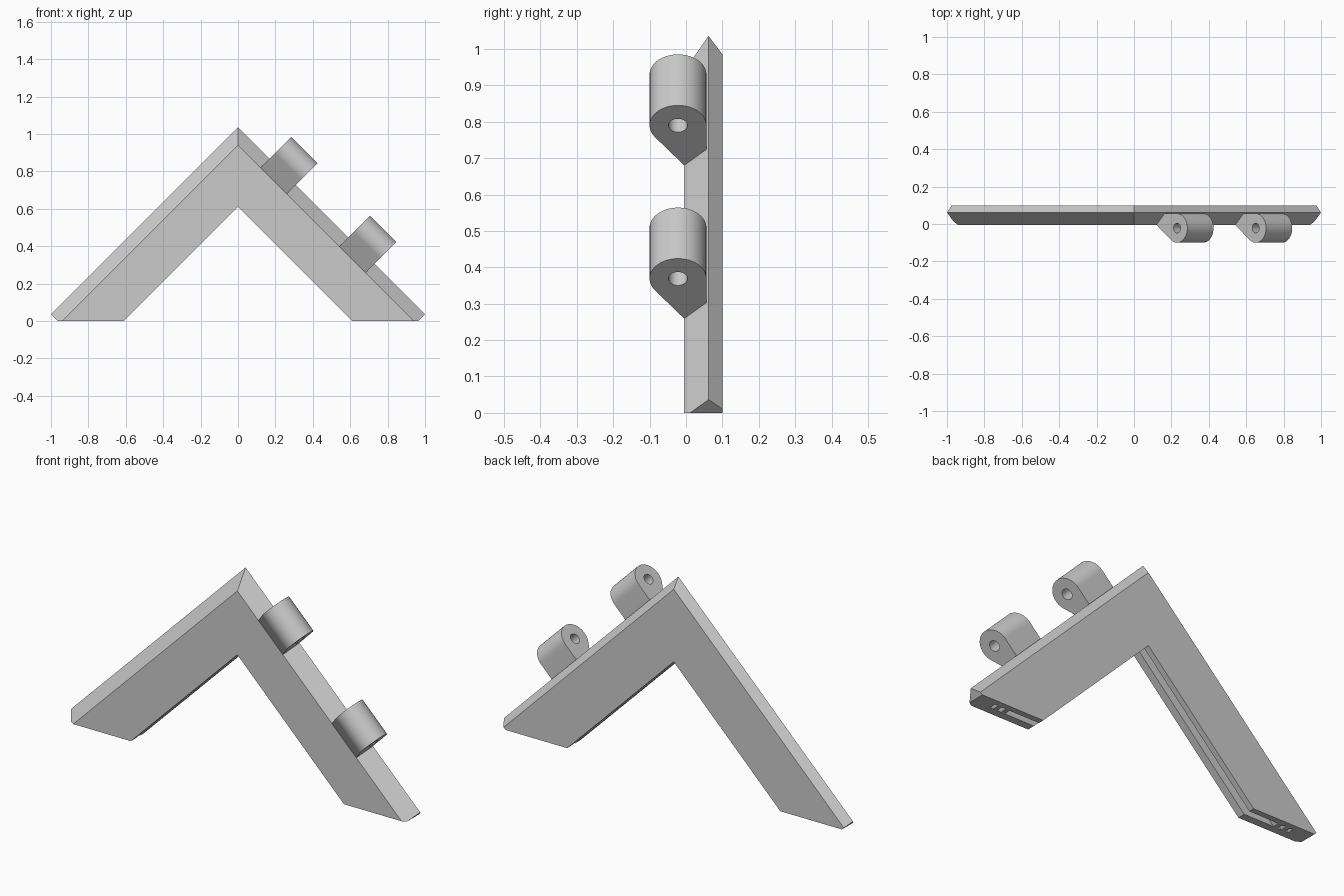
import bpy
import bmesh
from math import cos, sin, radians, sqrt, tau

cube = bpy.data.objects.get("Cube")
if cube:
    bpy.data.objects.remove(cube, do_unlink=True)

grey = bpy.data.materials.new("plain grey")
grey.use_nodes = True
grey.diffuse_color = (0.6, 0.6, 0.6, 1)
grey.node_tree.nodes["Principled BSDF"].inputs["Base Color"].default_value = (0.6, 0.6, 0.6, 1)


def sweep(loops, stations):
    """Sweep a profile (outer loop plus holes) through station mappings and cap it."""
    bm = bmesh.new()
    ends = []
    for loop in loops:
        rings = [[bm.verts.new(place(*p)) for p in loop] for place in stations]
        n = len(loop)
        for a, b in zip(rings, rings[1:]):
            for i in range(n):
                j = (i + 1) % n
                bm.faces.new((a[i], a[j], b[j], b[i]))
        ends.append((rings[0], rings[-1]))
    for side in (0, 1):
        edges = []
        for pair in ends:
            ring = pair[side]
            edges += [bm.edges.get((ring[i - 1], ring[i])) for i in range(len(ring))]
        bmesh.ops.triangle_fill(bm, edges=edges, use_beauty=True)
    return bm


def finish(bm, name, smooth=False):
    bmesh.ops.recalc_face_normals(bm, faces=bm.faces)
    mesh = bpy.data.meshes.new(name)
    bm.to_mesh(mesh)
    bm.free()
    mesh.materials.append(grey)
    obj = bpy.data.objects.new(name, mesh)
    bpy.context.collection.objects.link(obj)
    if smooth:
        bpy.ops.object.select_all(action='DESELECT')
        obj.select_set(True)
        bpy.context.view_layer.objects.active = obj
        bpy.ops.object.shade_smooth_by_angle(angle=radians(30))
    return obj


def rectangle(s0, s1, y0, y1):
    return [(s0, y0), (s1, y0), (s1, y1), (s0, y1)]


# Mitred frame: ridged outer edge, grooved inner edge, two hollow channels
INNER, GROOVE = 0.61, 0.78
profile = [(INNER, -0.005), (0.94, -0.005), (1.036, 0.062), (0.985, 0.1),
           (INNER, 0.1), (INNER, 0.07), (GROOVE, 0.07), (GROOVE, 0.035), (INNER, 0.035)]
channels = [rectangle(0.80, 0.825, 0.035, 0.07), rectangle(0.845, 0.865, 0.035, 0.07)]
frame = sweep([profile] + channels, [
    lambda s, y: (-s, y, 0),
    lambda s, y: (0, y, s),
    lambda s, y: (s, y, 0)])

# Square off the two outer tips
for side in (-1, 1):
    bmesh.ops.bisect_plane(frame, geom=frame.verts[:] + frame.edges[:] + frame.faces[:],
                           plane_co=(side * 0.963, 0, 0), plane_no=(side, 0, -1),
                           clear_outer=True)
    bmesh.ops.holes_fill(frame, edges=[e for e in frame.edges if e.is_boundary], sides=0)
finish(frame, "corner_frame")

# Hinge knuckles: teardrop barrels with a pin hole, lying along the sloping edge
CY, CP, R, PIN = -0.022, 0.82, 0.078, 0.026
arc = [radians(216 * i / 36) for i in range(37)]
barrel = [(CY + R * cos(a), CP + R * sin(a)) for a in arc]
barrel += [(-0.005, 0.665), (0.056, 0.725)]
pin_hole = [(CY + PIN * cos(tau * i / 32), CP + PIN * sin(tau * i / 32)) for i in range(32)]


def along(d):
    """Map profile (y, distance out from the corner) to a slice where x - z = d."""
    return lambda y, p: ((p * sqrt(2) + d) / 2, y, (p * sqrt(2) - d) / 2)


for name, start in (("upper_hinge_knuckle", -0.70), ("lower_hinge_knuckle", 0.142)):
    finish(sweep([barrel, pin_hole], [along(start), along(start + 0.28)]), name, smooth=True)
